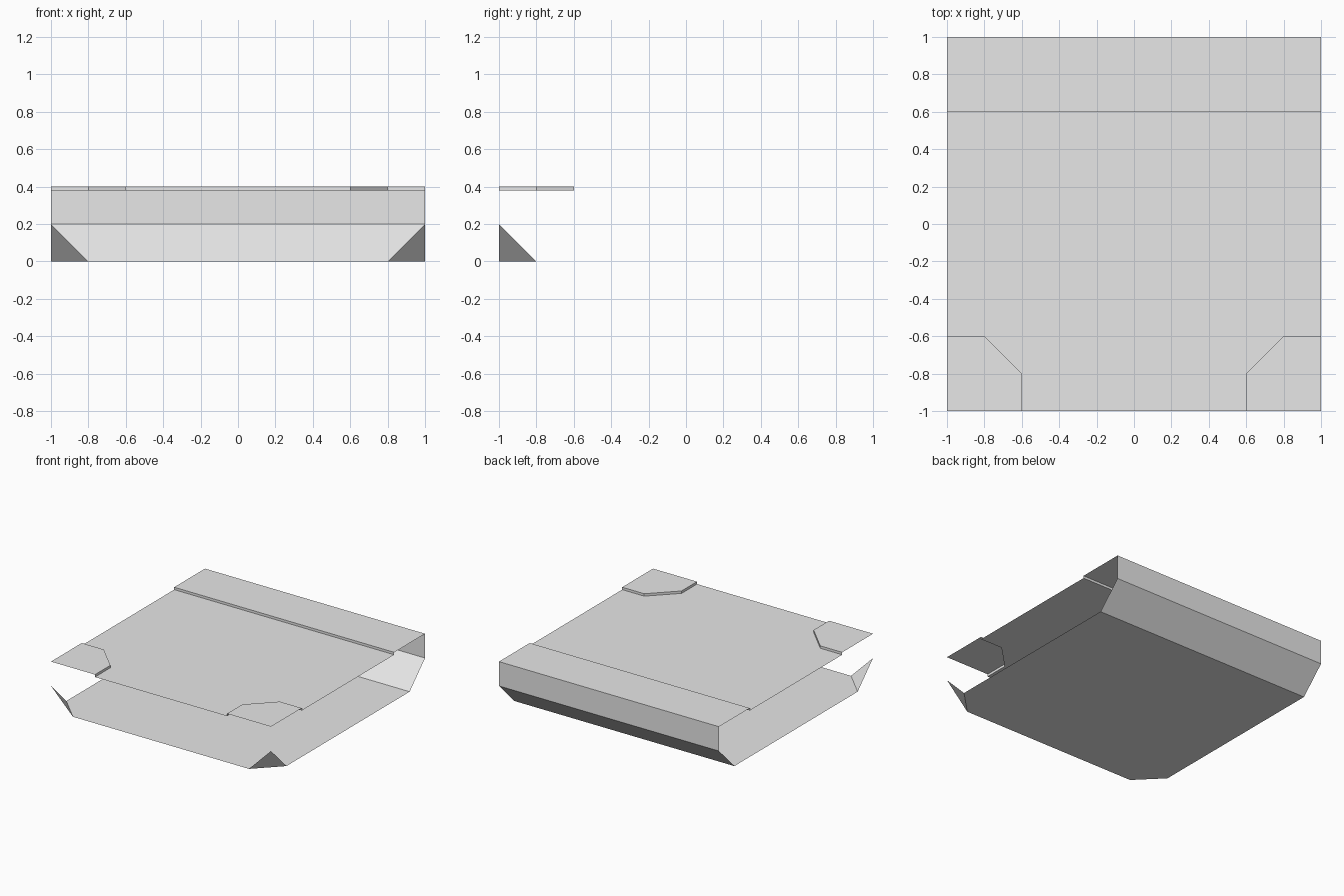
import bpy

cube = bpy.data.objects.get("Cube")
if cube:
    bpy.data.objects.remove(cube, do_unlink=True)

grey = bpy.data.materials.new("light grey")
grey.use_nodes = True
colour = (0.8, 0.8, 0.8, 1)
grey.diffuse_color = colour
grey.node_tree.nodes["Principled BSDF"].inputs["Base Color"].default_value = colour

TOP, DECK, WAIST = 0.4, 0.38, 0.2


def sheet(name, *faces):
    """Thin open panel made from corner loops."""
    verts = [v for f in faces for v in f]
    loops, start = [], 0
    for f in faces:
        loops.append(range(start, start + len(f)))
        start += len(f)
    mesh = bpy.data.meshes.new(name)
    mesh.from_pydata(verts, [], [list(l) for l in loops])
    mesh.materials.append(grey)
    obj = bpy.data.objects.new(name, mesh)
    bpy.context.collection.objects.link(obj)
    return obj


def flat(outline, z):
    return [(x, y, z) for x, y in outline]


def band(a, b, low, high):
    """Upright strip between two plan points."""
    return [(*a, low), (*b, low), (*b, high), (*a, high)]


def mirrored(face):
    return [(-x, y, z) for x, y, z in reversed(face)]


# Inner edge of a front corner pad, from the front edge to the side edge
pad_edge = [(0.6, -1), (0.6, -0.8), (0.8, -0.6), (1, -0.6)]
left_to_right = [(-x, y) for x, y in reversed(pad_edge)]

# Recessed deck, cut around the corner pads
sheet("deck", flat(pad_edge + [(1, 0.6), (-1, 0.6)] + left_to_right, DECK))

# Raised rear strip with its small step, and the rear wall
sheet("rear_strip", flat([(-1, 0.6), (1, 0.6), (1, 1), (-1, 1)], TOP))
sheet("rear_step", band((-1, 0.6), (1, 0.6), DECK, TOP))
sheet("rear_wall", band((1, 1), (-1, 1), WAIST, TOP))
sheet("rear_slope", [(1, 0.8, 0), (-1, 0.8, 0), (-1, 1, WAIST), (1, 1, WAIST)])

# Bottom plate with clipped front corners
sheet("bottom_plate", flat([(-1, 0.8), (1, 0.8), (1, -0.8),
                            (0.8, -1), (-0.8, -1), (-1, -0.8)], 0))

# Raised pads and lower sloped corners on both sides
pad = flat([(1, -1), (1, -0.6), (0.8, -0.6), (0.6, -0.8), (0.6, -1)], TOP)
rims = [band(b, a, DECK, TOP) for a, b in zip(pad_edge, pad_edge[1:])]
corner = [(0.8, -1, 0), (1, -0.8, 0), (1, -1, WAIST)]
for side, place in (("left", list), ("right", mirrored)):
    sheet(side + "_corner_pad", place(pad))
    sheet(side + "_pad_rim", *[place(r) for r in rims])
    sheet(side + "_lower_corner", place(corner))
